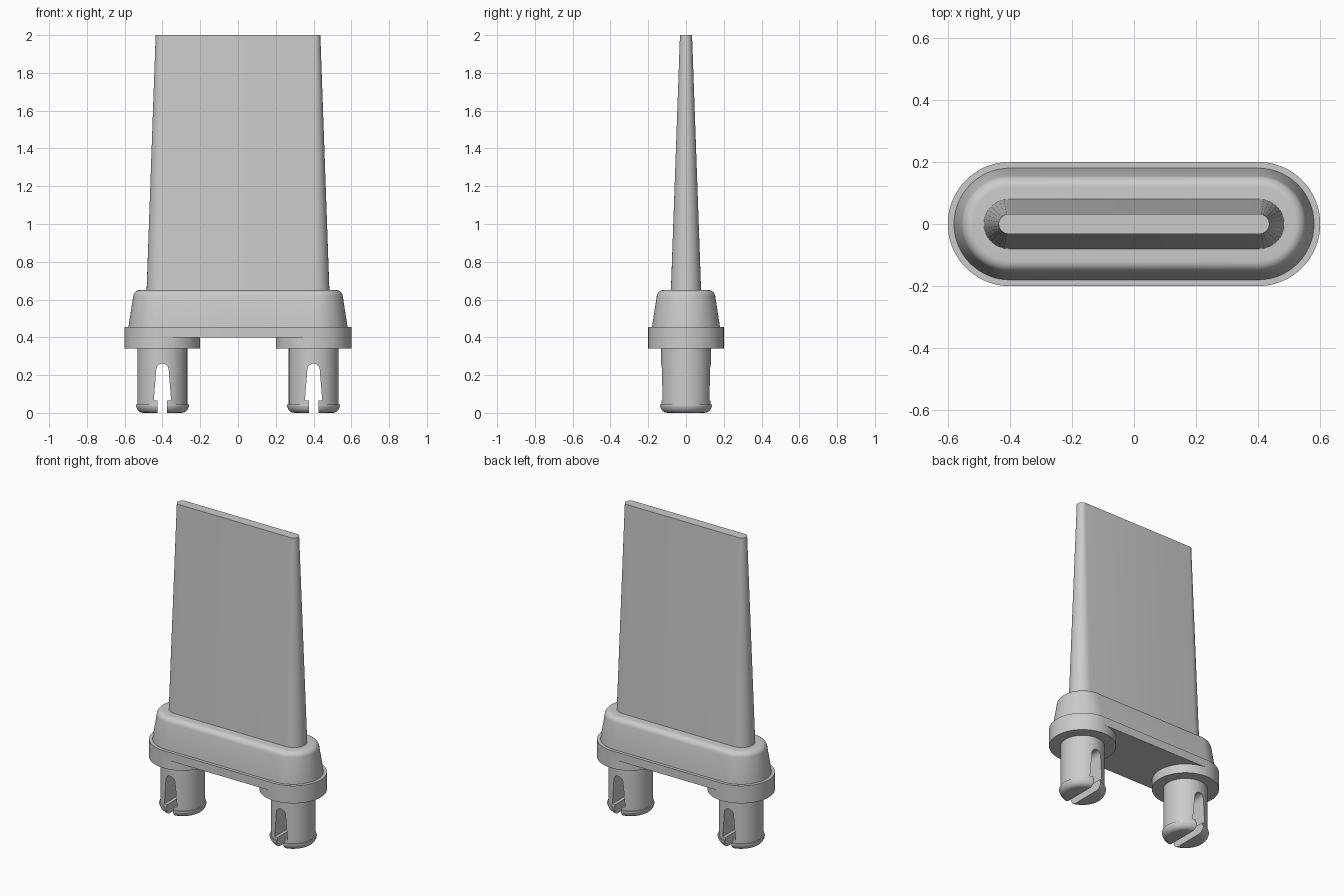
import bpy, bmesh, math

if "Cube" in bpy.data.objects:
    bpy.data.objects.remove(bpy.data.objects["Cube"])

PEG_X = 0.4


def finish(bm, name, smooth=True):
    bmesh.ops.recalc_face_normals(bm, faces=bm.faces)
    mesh = bpy.data.meshes.new(name)
    bm.to_mesh(mesh)
    bm.free()
    obj = bpy.data.objects.new(name, mesh)
    bpy.context.collection.objects.link(obj)
    if smooth:
        smooth_shade(obj)
    return obj


def smooth_shade(obj):
    bpy.ops.object.select_all(action='DESELECT')
    obj.select_set(True)
    bpy.context.view_layer.objects.active = obj
    bpy.ops.object.shade_smooth_by_angle(angle=math.radians(32))


def loft(name, profile, half=0.0, cx=0.0, segs=24, smooth=True):
    """Stack stadium rings (circles when half is 0) given as (radius, z)."""
    bm = bmesh.new()
    rings = []
    for r, z in profile:
        ring = []
        for side in (1, -1):
            count = segs + 1 if half else segs
            for i in range(count):
                a = -math.pi / 2 + math.pi * i / segs
                ring.append(bm.verts.new((cx + side * (half + r * math.cos(a)),
                                          side * r * math.sin(a), z)))
        rings.append(ring)
    for lo, hi in zip(rings, rings[1:]):
        n = len(lo)
        for i in range(n):
            j = (i + 1) % n
            bm.faces.new((lo[i], lo[j], hi[j], hi[i]))
    bm.faces.new(rings[0][::-1])
    bm.faces.new(rings[-1])
    return finish(bm, name, smooth)


def slot_cutter(cx):
    """Keyhole-like slot outline, extruded front to back."""
    right = [(0.025, -0.05), (0.025, 0.065), (0.046, 0.065), (0.033, 0.228)]
    arc = [(0.033 * math.cos(math.pi * i / 12), 0.228 + 0.033 * math.sin(math.pi * i / 12))
           for i in range(1, 12)]
    outline = right + arc + [(-x, z) for x, z in reversed(right)]
    bm = bmesh.new()
    face = bm.faces.new([bm.verts.new((cx + x, -0.3, z)) for x, z in outline])
    ext = bmesh.ops.extrude_face_region(bm, geom=[face])
    moved = [v for v in ext['geom'] if isinstance(v, bmesh.types.BMVert)]
    bmesh.ops.translate(bm, verts=moved, vec=(0, 0.6, 0))
    cutter = finish(bm, "slot_cutter", smooth=False)
    cutter.hide_render = True
    return cutter


# Base flange
loft("base_flange", [(0.2, 0.4), (0.2, 0.455)], half=PEG_X, segs=32)

# Tapered collar with a rounded top edge
collar = [(0.18, 0.45), (0.18, 0.455)]
for i in range(9):
    a = math.radians(8 + 82 * i / 8)
    collar.append((0.119 + 0.036 * math.cos(a), 0.614 + 0.036 * math.sin(a)))
loft("collar", collar, half=PEG_X, segs=32)

# Thin tapered blade
loft("blade", [(0.08, 0.645), (0.032, 2.0)], half=0.404, segs=16)

# Round pads and slotted snap pegs
peg_profile = [(0.100, 0.0), (0.113, 0.002), (0.124, 0.008), (0.132, 0.017),
               (0.138, 0.030), (0.140, 0.038), (0.139, 0.045),
               (0.132, 0.045), (0.132, 0.345)]
for side, label in ((-1, "left"), (1, "right")):
    x = side * PEG_X
    loft(f"{label}_pad", [(0.2, 0.34), (0.2, 0.4)], cx=x, segs=32)
    peg = loft(f"{label}_snap_peg", peg_profile, cx=x, segs=28, smooth=False)
    cutter = slot_cutter(x)
    mod = peg.modifiers.new("slot", 'BOOLEAN')
    mod.operation = 'DIFFERENCE'
    mod.solver = 'EXACT'
    mod.object = cutter
    bpy.context.view_layer.objects.active = peg
    bpy.ops.object.modifier_apply(modifier=mod.name)
    bpy.data.objects.remove(cutter)
    smooth_shade(peg)
